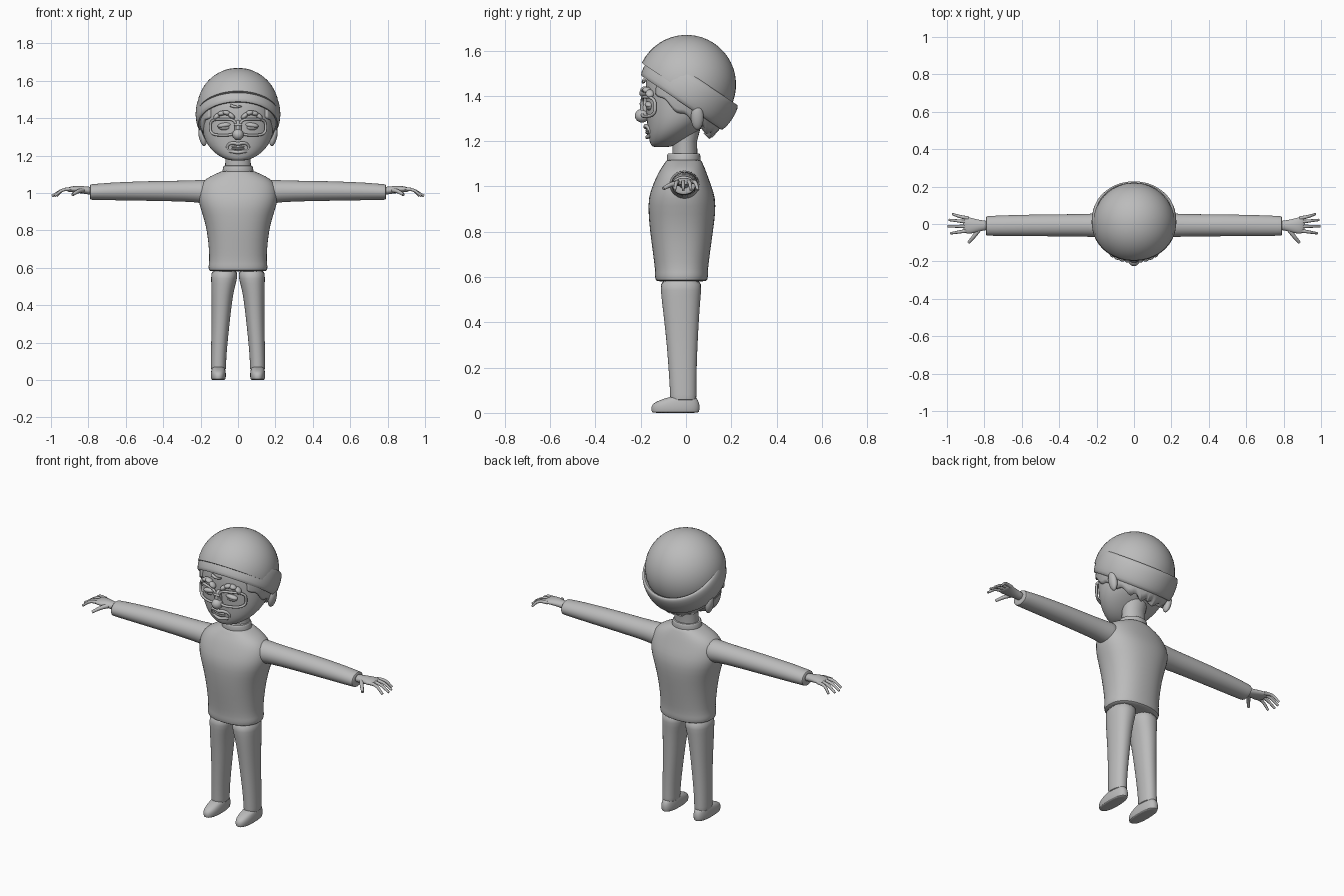
import bpy, bmesh, math
from mathutils import Matrix, Vector

old = bpy.data.objects.get("Cube")
if old:
    bpy.data.objects.remove(old, do_unlink=True)

clay = bpy.data.materials.new("plain_grey")
clay.use_nodes = True
clay.diffuse_color = (0.5, 0.5, 0.5, 1)
clay.node_tree.nodes["Principled BSDF"].inputs["Base Color"].default_value = clay.diffuse_color


def finish(name, mesh, mirror=False, subdivide=0, angle=50):
    """Link a mesh, give it the material, smooth it and add its modifiers."""
    obj = bpy.data.objects.new(name, mesh)
    bpy.context.collection.objects.link(obj)
    mesh.materials.clear()
    mesh.materials.append(clay)
    bpy.ops.object.select_all(action='DESELECT')
    obj.select_set(True)
    bpy.context.view_layer.objects.active = obj
    bpy.ops.object.shade_smooth_by_angle(angle=math.radians(angle))
    if subdivide:
        obj.modifiers.new("Subdivide", 'SUBSURF').levels = subdivide
        obj.modifiers["Subdivide"].render_levels = subdivide
    if mirror:
        obj.modifiers.new("Mirror", 'MIRROR')
    return obj


def to_mesh(name, bm):
    bmesh.ops.recalc_face_normals(bm, faces=bm.faces)
    mesh = bpy.data.meshes.new(name)
    bm.to_mesh(mesh)
    bm.free()
    return mesh


def power(value, exponent):
    return math.copysign(abs(value) ** exponent, value)


def loft(name, rings, axis='Z', squareness=2.0, sides=24, closed=False, **options):
    """Skin ellipses (position, centre u, centre v, radius u, radius v) along an axis."""
    bm = bmesh.new()
    loops = []
    for pos, cu, cv, ru, rv in rings:
        loop = []
        for i in range(sides):
            a = math.tau * i / sides
            u = cu + ru * power(math.cos(a), 2 / squareness)
            v = cv + rv * power(math.sin(a), 2 / squareness)
            loop.append(bm.verts.new((u, v, pos) if axis == 'Z' else (pos, u, v)))
        loops.append(loop)
    pairs = list(zip(loops, loops[1:]))
    if closed:
        pairs.append((loops[-1], loops[0]))
    for low, high in pairs:
        for i in range(sides):
            j = (i + 1) % sides
            bm.faces.new((low[i], low[j], high[j], high[i]))
    if not closed:
        bm.faces.new(loops[0])
        bm.faces.new(loops[-1])
    return finish(name, to_mesh(name, bm), **options)


def blob(name, centre, radii, tilt=0, **options):
    bm = bmesh.new()
    bmesh.ops.create_uvsphere(bm, u_segments=20, v_segments=12, radius=1)
    bm.transform(Matrix.Translation(centre) @ Matrix.Rotation(tilt, 4, 'Y')
                 @ Matrix.Diagonal((*radii, 1)))
    return finish(name, to_mesh(name, bm), **options)


def rod(name, points, thickness, tip=1.0, cyclic=False, **options):
    """Round tube through points, tapering to the tip."""
    curve = bpy.data.curves.new(name, 'CURVE')
    curve.dimensions = '3D'
    curve.bevel_depth = thickness
    curve.bevel_resolution = 3
    curve.use_fill_caps = True
    spline = curve.splines.new('BEZIER')
    spline.bezier_points.add(len(points) - 1)
    spline.resolution_u = 5
    spline.use_cyclic_u = cyclic
    for i, (knot, point) in enumerate(zip(spline.bezier_points, points)):
        knot.co = point
        knot.handle_left_type = knot.handle_right_type = 'AUTO'
        knot.radius = 1 + (tip - 1) * i / (len(points) - 1)
    temp = bpy.data.objects.new(name + "_path", curve)
    bpy.context.collection.objects.link(temp)
    bpy.context.view_layer.update()
    graph = bpy.context.evaluated_depsgraph_get()
    mesh = bpy.data.meshes.new_from_object(temp.evaluated_get(graph))
    bpy.data.objects.remove(temp, do_unlink=True)
    return finish(name, mesh, **options)


# Sweater: body, collar and sleeves
loft("sweater_body", [
    (.58, 0, -.02, .145, .107), (.583, 0, -.02, .157, .115), (.61, 0, -.02, .16, .119),
    (.63, 0, -.02, .154, .117), (.7, 0, -.02, .156, .126), (.8, 0, -.02, .167, .14),
    (.88, 0, -.018, .188, .149), (.95, 0, -.018, .214, .15), (1.01, 0, -.018, .215, .128),
    (1.06, 0, -.016, .195, .108), (1.09, 0, -.012, .15, .092), (1.11, 0, -.01, .1, .08),
    (1.12, 0, -.01, .085, .075)], squareness=2.3, subdivide=1)
loft("collar", [
    (1.09, 0, -.01, .09, .078), (1.12, 0, -.01, .083, .075), (1.14, 0, -.01, .08, .074),
    (1.146, 0, -.01, .077, .071), (1.146, 0, -.01, .066, .06)], subdivide=1)
loft("sleeve", [
    (.12, -.007, 1.005, .075, .07), (.2, -.007, 1.008, .064, .062), (.27, -.007, 1.01, .06, .056),
    (.5, -.007, 1.011, .059, .053), (.7, -.009, 1.008, .056, .047), (.775, -.01, 1.005, .053, .042),
    (.79, -.01, 1.005, .052, .042), (.792, -.01, 1.005, .046, .036)],
    axis='X', mirror=True, subdivide=1)

# Hands
loft("palm", [
    (.77, -.008, 1.01, .025, .022), (.81, -.008, 1.014, .027, .021), (.85, -.01, 1.019, .038, .02),
    (.885, -.008, 1.02, .046, .017), (.905, -.004, 1.018, .044, .013), (.912, -.004, 1.016, .03, .008)],
    axis='X', sides=16, mirror=True, subdivide=1)
for finger, root, end, reach in (("little", .03, .053, .97), ("ring", .01, .022, .99),
                                 ("middle", -.013, -.012, .995), ("index", -.035, -.05, .98)):
    rod(finger + "_finger", [(.885, root, 1.02), (.935, (root + end) / 2, 1.016), (reach, end, .984)],
        .0105, tip=.6, mirror=True)
rod("thumb", [(.83, -.03, 1.015), (.855, -.065, 1.008), (.885, -.1, .99)], .013, tip=.6, mirror=True)

# Trousers and shoes
loft("trouser_leg", [
    (.6, .072, -.022, .074, .092), (.54, .074, -.022, .07, .09), (.49, .081, -.022, .062, .085),
    (.42, .087, -.02, .055, .078), (.3, .093, -.017, .048, .068), (.15, .103, -.014, .042, .06),
    (.07, .105, -.012, .041, .058), (.057, .105, -.012, .041, .058), (.055, .105, -.012, .035, .05)],
    squareness=2.2, mirror=True, subdivide=1)
loft("shoe", [
    (0, .105, -.047, .033, .098), (.002, .105, -.047, .038, .105), (.02, .105, -.047, .041, .108),
    (.04, .105, -.045, .04, .105), (.054, .105, -.034, .037, .088), (.075, .105, -.012, .033, .055)],
    squareness=2.4, mirror=True, subdivide=1)

# Neck, head and ears
loft("neck", [(1.1, 0, -.005, .07, .056), (1.2, 0, -.005, .067, .054), (1.28, 0, 0, .08, .07)])
loft("head", [
    (1.173, 0, -.11, .03, .03), (1.178, 0, -.106, .06, .047), (1.195, 0, -.09, .1, .07),
    (1.23, 0, -.067, .144, .101), (1.28, 0, -.035, .178, .137), (1.34, 0, -.015, .192, .162),
    (1.42, 0, 0, .198, .18), (1.5, 0, 0, .19, .178), (1.56, 0, 0, .15, .14)],
    squareness=2.1, sides=32, subdivide=1)
blob("ear", (.19, .05, 1.305), (.02, .028, .056), tilt=.2, mirror=True)

# Hair shell with a wavy lower edge, longest at the back
bm = bmesh.new()
columns, reach = [], math.radians(132)
for i in range(81):
    a = reach * (i / 40 - 1)
    edge = 1.215 + .2 * (abs(a) / reach) ** 2 + .01 * math.sin(abs(a) * 13)
    column = []
    for k in range(9):
        z = edge + (1.47 - edge) * k / 8
        s = math.sqrt(1 - ((z - 1.42) / .25) ** 2)
        column.append(bm.verts.new((.209 * s * math.sin(a), .2 * s * math.cos(a), z)))
    columns.append(column)
for left, right in zip(columns, columns[1:]):
    for k in range(8):
        bm.faces.new((left[k], right[k], right[k + 1], left[k + 1]))
hair = finish("hair", to_mesh("hair", bm))
shell = hair.modifiers.new("Thickness", 'SOLIDIFY')
shell.thickness = .035
shell.offset = -1
rod("hair_fringe", [(-.04, -.185, 1.468), (-.01, -.189, 1.46), (.02, -.187, 1.464)], .009, tip=.5)

# Knitted hat: round crown trimmed along the tilted band
tilt = Matrix.Rotation(math.radians(-34), 4, 'X')
up = tilt @ Vector((0, 0, 1))
bm = bmesh.new()
bmesh.ops.create_uvsphere(bm, u_segments=40, v_segments=24, radius=.219)
bm.transform(Matrix.Translation((0, .002, 1.45)) @ tilt)
cut = bmesh.ops.bisect_plane(bm, geom=bm.verts[:] + bm.edges[:] + bm.faces[:],
                             plane_co=(0, .02, 1.4), plane_no=up, clear_inner=True)
bmesh.ops.edgeloop_fill(bm, edges=[e for e in cut["geom_cut"] if isinstance(e, bmesh.types.BMEdge)])
finish("hat_crown", to_mesh("hat_crown", bm))
band = loft("hat_band", [(h, 0, 0, r, r) for h, r in (
    (-.066, .195), (-.068, .214), (-.055, .223), (-.01, .229), (.04, .225),
    (.062, .217), (.068, .206), (.05, .19))], sides=40, closed=True, subdivide=1)
band.matrix_world = Matrix.Translation((0, .016, 1.424)) @ tilt


def face_y(x, gap):
    """Depth of the front of the face at a sideways position."""
    return -.015 - .165 * math.sqrt(max(0, 1 - (x / .195) ** 2)) - gap


# Glasses
rim = []
for i in range(24):
    a = math.tau * i / 24
    x = .08 + .068 * power(math.cos(a), .6)
    rim.append((x, face_y(x, .014), 1.352 + .043 * power(math.sin(a), .6)))
rod("glasses_rim", rim, .007, cyclic=True, mirror=True)
rod("glasses_bridge", [(x, face_y(x, .018), 1.365) for x in (-.02, 0, .02)], .007)

# Eyes with heavy lids, and bushy brows
blob("eye", (.072, face_y(.072, -.008), 1.352), (.034, .017, .017), mirror=True)
blob("eyelid", (.072, face_y(.072, -.006), 1.362), (.038, .02, .014), tilt=.15, mirror=True)
for i, lift in enumerate((.0, .016, .014, -.002)):
    x = .035 + .026 * i
    blob("brow_tuft", (x, face_y(x, .01), 1.412 + lift), (.022, .019, .013),
         tilt=.5 * (i - 1.5), mirror=True)

# Nose
blob("nose_tip", (0, -.194, 1.312), (.03, .032, .03))
blob("nose_bridge", (0, -.182, 1.345), (.018, .022, .045))

# Moustache, lips and small beard
rod("moustache", [(0, -.178, 1.262), (.03, -.176, 1.267), (.055, -.162, 1.252), (.057, -.158, 1.235)],
    .01, tip=.6, mirror=True)
rod("beard", [(-.045, -.155, 1.224), (-.02, -.168, 1.22), (0, -.171, 1.217),
              (.02, -.168, 1.22), (.045, -.155, 1.224)], .009)
for side, height in (("upper", 1.247), ("lower", 1.237)):
    blob(side + "_lip", (0, -.168, height), (.034, .012, .007))
